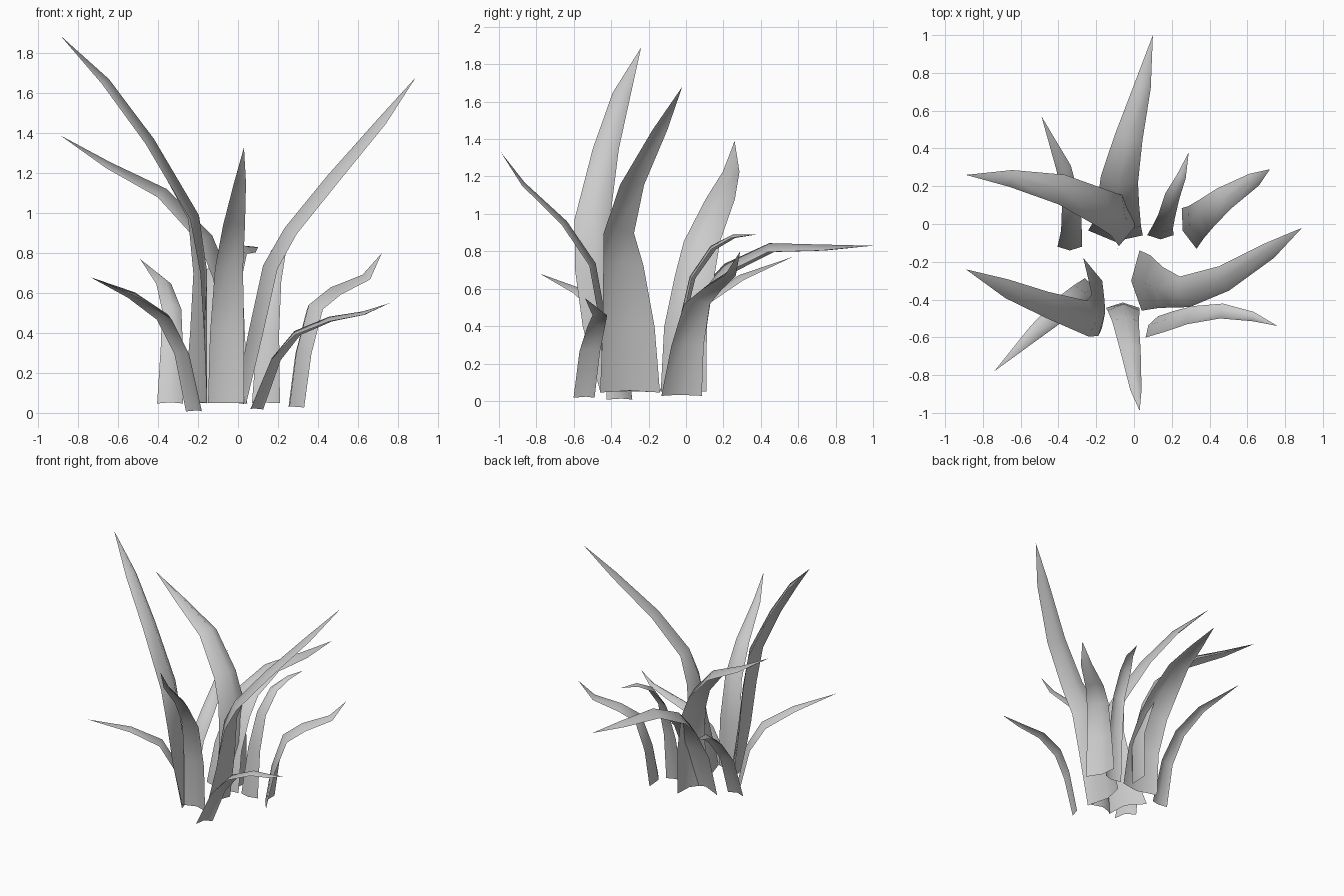
import bpy, bmesh
from math import cos, sin, radians
from mathutils import Vector


def leaf(name, a0, a1, path, fold=(.16, .36)):
    """Folded tapering blade: path of (x, y, z, width), width heading turns a0 -> a1 degrees."""
    pts = [Vector(p[:3]) for p in path]
    lean = pts[-1] - pts[0]
    lean.z = 0
    bm = bmesh.new()
    rows = []
    n = len(path) - 1
    for i in range(n):
        t = i / (n - 1)
        a = radians(a0 + (a1 - a0) * t)
        side = Vector((cos(a), sin(a), 0))
        w = path[i][3]
        depth = w * (fold[0] + (fold[1] - fold[0]) * t)
        tan = (pts[i + 1] - pts[max(i - 1, 0)]).normalized()
        nor = side.cross(tan).normalized()
        if nor.dot(lean) > 0:
            nor = -nor
        # edges sag outward, midrib rises toward the inside of the plant
        rows.append([bm.verts.new(pts[i] + side * w * s + nor * depth * k)
                     for s, k in ((-.5, -.5), (0, .5), (.5, -.5))])
    for r, q in zip(rows, rows[1:]):
        for j in range(2):
            bm.faces.new((r[j], r[j + 1], q[j + 1], q[j]))
    tip = bm.verts.new(pts[-1])
    for j in range(2):
        bm.faces.new((rows[-1][j], rows[-1][j + 1], tip))
    for f in bm.faces:
        f.smooth = True
    me = bpy.data.meshes.new(name)
    bm.to_mesh(me)
    bm.free()
    ob = bpy.data.objects.new(name, me)
    bpy.context.collection.objects.link(ob)
    return ob


# Tall outer leaves
leaf("tall_left_leaf", 112, 80, [
    (-.19, -.31, .05, .30), (-.18, -.42, .4, .26), (-.18, -.48, .7, .22),
    (-.22, -.5, .98, .19), (-.44, -.43, 1.36, .14), (-.66, -.345, 1.66, .1),
    (-.89, -.24, 1.89, 0)])
leaf("tall_right_leaf", 92, 118, [
    (.01, -.3, .05, .32), (.08, -.31, .4, .28), (.15, -.34, .73, .22),
    (.25, -.365, .91, .17), (.46, -.295, 1.17, .14), (.71, -.145, 1.46, .09),
    (.89, -.02, 1.68, 0)])
leaf("back_left_leaf", 70, 80, [
    (-.03, -.02, .05, .26), (-.02, -.01, .4, .24), (-.07, .04, .68, .22),
    (-.15, .08, .87, .2), (-.37, .18, 1.1, .16), (-.645, .24, 1.24, .09),
    (-.89, .26, 1.39, 0)])

# Arching front and back leaves
leaf("front_leaf", 0, 0, [
    (-.06, -.43, .05, .18), (-.055, -.44, .4, .17), (-.045, -.5, .73, .14),
    (-.02, -.65, .95, .11), (.01, -.87, 1.16, .06), (.03, -.99, 1.33, 0)])
leaf("back_leaf", -5, -14, [
    (-.1, -.07, .05, .29), (-.09, -.02, .35, .25), (-.085, .1, .58, .22),
    (-.08, .22, .71, .2), (-.03, .45, .82, .15), (.045, .73, .82, .09),
    (.1, 1, .83, 0)])

# Short outer leaves
leaf("short_front_left_leaf", 120, 133, [
    (-.21, -.35, .01, .16), (-.27, -.37, .3, .13), (-.36, -.43, .48, .12),
    (-.52, -.57, .59, .08), (-.74, -.78, .68, 0)])
leaf("short_front_right_leaf", 60, 86, [
    (.085, -.54, .02, .13), (.18, -.51, .27, .12), (.29, -.48, .4, .1),
    (.46, -.46, .47, .08), (.63, -.49, .5, .05), (.76, -.54, .55, 0)])
leaf("short_right_leaf", 110, 130, [
    (.275, -.03, .03, .23), (.31, 0, .3, .19), (.37, .05, .53, .16),
    (.47, .13, .61, .13), (.63, .23, .68, .08), (.72, .29, .8, 0)])
leaf("short_back_left_leaf", 0, 20, [
    (-.34, -.13, .05, .13), (-.33, -.04, .35, .11), (-.33, .1, .53, .1),
    (-.37, .29, .66, .08), (-.49, .57, .77, 0)])
leaf("short_back_right_leaf", 0, -25, [
    (.14, -.07, .05, .14), (.15, -.03, .4, .11), (.17, .03, .66, .09),
    (.2, .14, .82, .08), (.25, .25, .88, .05), (.29, .38, .89, 0)])
